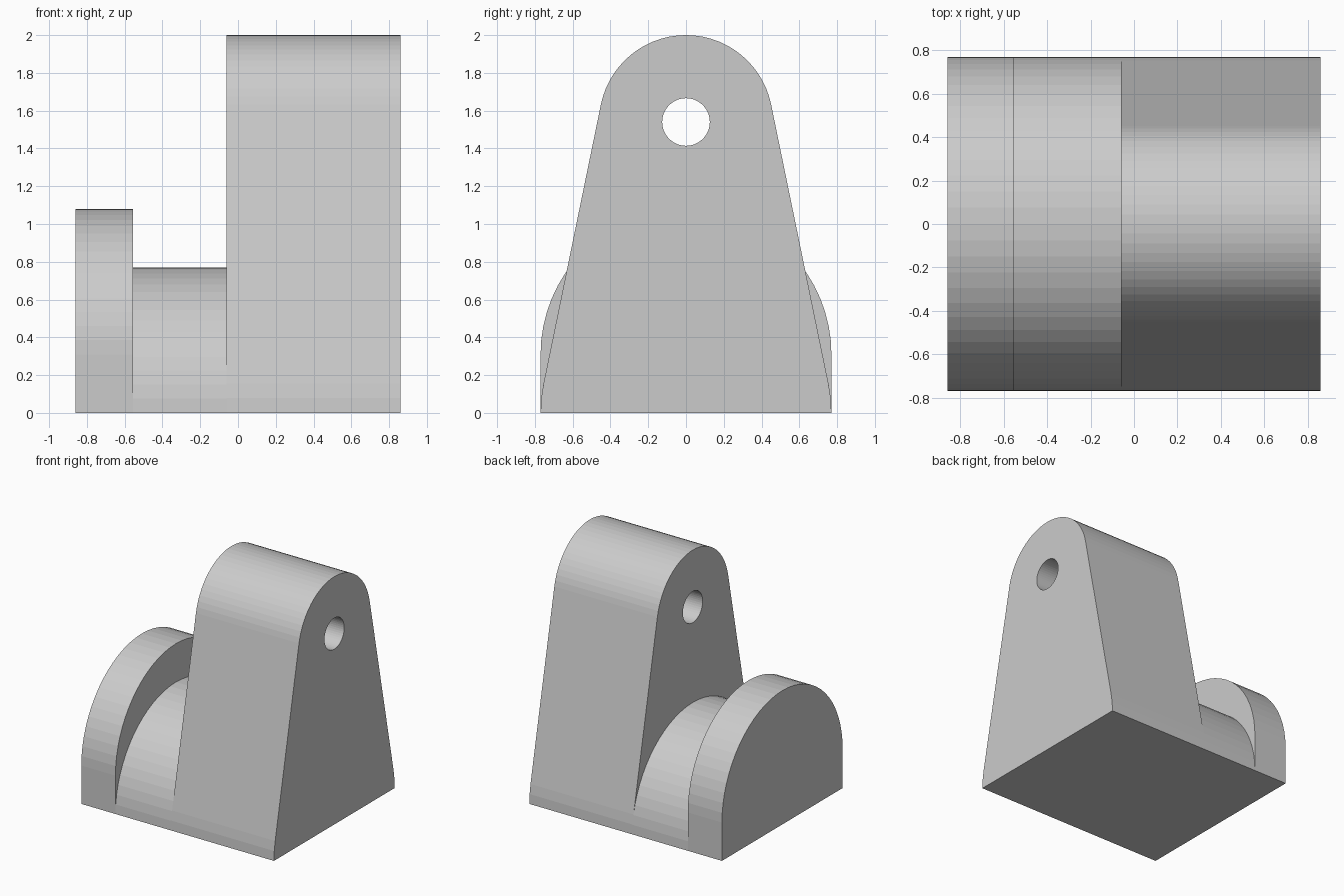
import bpy, bmesh
from math import sin, cos, pi, asin

if "Cube" in bpy.data.objects:
    bpy.data.objects.remove(bpy.data.objects["Cube"])

R, TOP_R, PIN_Z, HOLE_R = 0.77, 0.46, 1.54, 0.126
TANGENT = asin((R - TOP_R) / PIN_Z)


def arc(r, cz, start, end, steps):
    angles = [start + (end - start) * i / steps for i in range(steps + 1)]
    return [(r * cos(a), cz + r * sin(a)) for a in angles]


def extrude_x(name, profile, x0, x1):
    """Solid made by extruding a (y, z) profile along x."""
    bm = bmesh.new()
    face = bm.faces.new([bm.verts.new((x0, y, z)) for y, z in profile])
    new = bmesh.ops.extrude_face_region(bm, geom=[face])["geom"]
    moved = [v for v in new if isinstance(v, bmesh.types.BMVert)]
    bmesh.ops.translate(bm, vec=(x1 - x0, 0, 0), verts=moved)
    bmesh.ops.recalc_face_normals(bm, faces=bm.faces)
    mesh = bpy.data.meshes.new(name)
    bm.to_mesh(mesh)
    bm.free()
    obj = bpy.data.objects.new(name, mesh)
    bpy.context.collection.objects.link(obj)
    return obj


def combine(target, tool, operation):
    mod = target.modifiers.new(operation.title(), 'BOOLEAN')
    mod.operation, mod.solver, mod.object = operation, 'EXACT', tool
    bpy.context.view_layer.objects.active = target
    bpy.ops.object.modifier_apply(modifier=mod.name)
    bpy.data.objects.remove(tool)


# Tall lug: tangent hull of the base radius and the rounded top
flank = arc(R, 0, 0, TANGENT, 2)
crown = arc(TOP_R, PIN_Z, TANGENT, pi - TANGENT, 28)
lug_profile = flank + crown + [(-y, z) for y, z in reversed(flank)]
bracket = extrude_x("bracket", lug_profile, -0.06, 0.86)

# Pin hole through the lug
pin_hole = extrude_x("pin_hole", arc(HOLE_R, PIN_Z, 0, 2 * pi, 48)[:-1], -0.2, 1.0)
combine(bracket, pin_hole, 'DIFFERENCE')

# Half-round saddle between lug and end plate
saddle = extrude_x("saddle", arc(R, 0, 0, pi, 32), -0.555, -0.06)
combine(bracket, saddle, 'UNION')

# Round-topped end plate
plate_profile = [(R, 0)] + arc(R, 0.31, 0, pi, 32) + [(-R, 0)]
end_plate = extrude_x("end_plate", plate_profile, -0.86, -0.555)
combine(bracket, end_plate, 'UNION')
